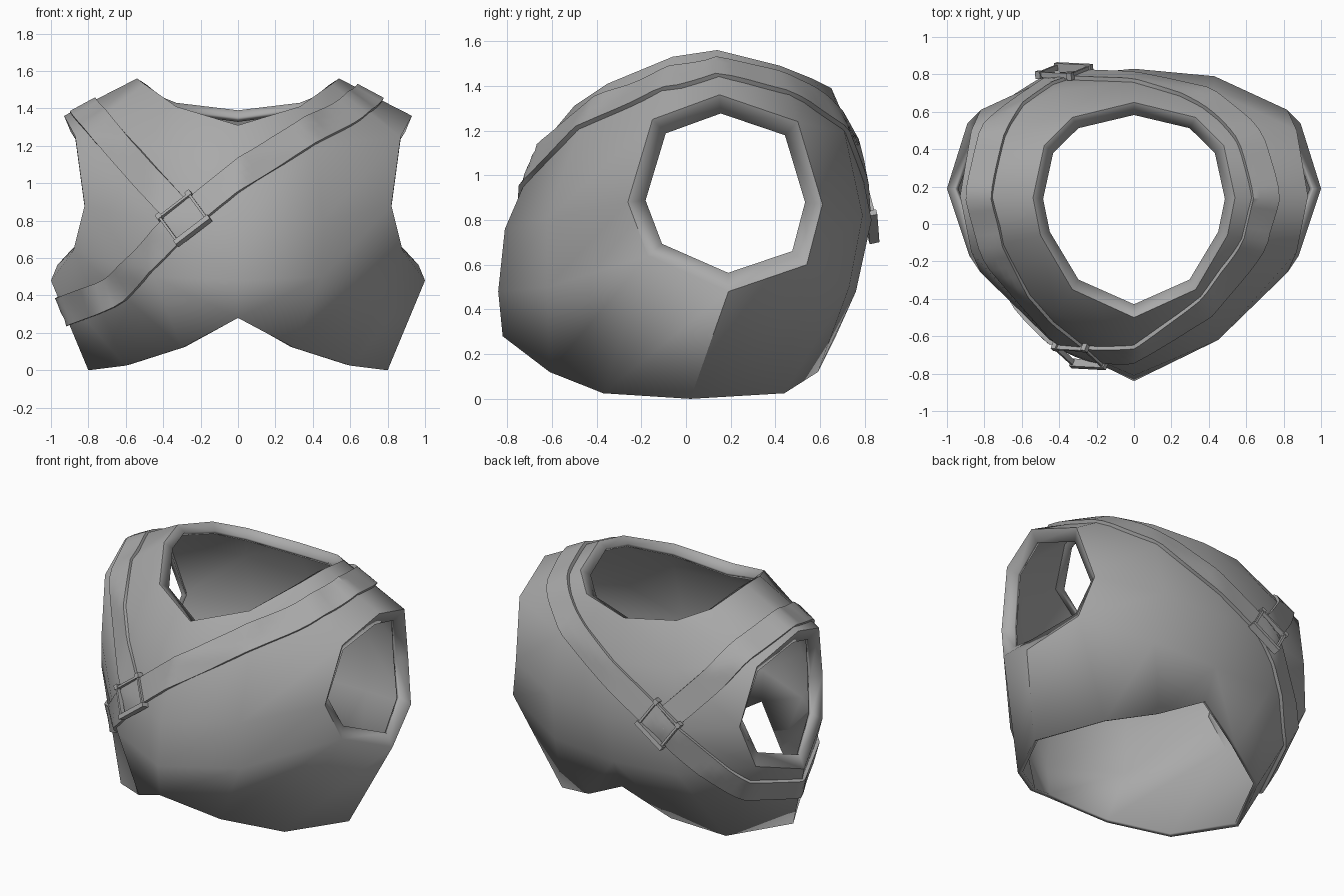
import bpy, bmesh
from mathutils import Vector, Matrix
from mathutils.bvhtree import BVHTree

old = bpy.data.objects.get("Cube")
if old:
    bpy.data.objects.remove(old, do_unlink=True)

grey = bpy.data.materials.new("plain grey")
grey.use_nodes = True
grey.diffuse_color = (0.4, 0.4, 0.4, 1)
bsdf = next(n for n in grey.node_tree.nodes if n.type == 'BSDF_PRINCIPLED')
bsdf.inputs["Base Color"].default_value = (0.4, 0.4, 0.4, 1)


def make_object(name, bm, angle):
    """Turn a bmesh into a smooth shaded grey object."""
    mesh = bpy.data.meshes.new(name)
    bm.to_mesh(mesh)
    bm.free()
    mesh.materials.append(grey)
    obj = bpy.data.objects.new(name, mesh)
    bpy.context.collection.objects.link(obj)
    bpy.ops.object.select_all(action='DESELECT')
    obj.select_set(True)
    bpy.context.view_layer.objects.active = obj
    bpy.ops.object.shade_smooth_by_angle(angle=angle)
    return obj


# Half rings of the breastplate, front centre round the side to back centre
hem = [(0, -.82, .28), (.3, -.61, .12), (.6, -.37, .025), (.8, .02, 0),
       (.6, .44, .025), (.3, .59, .12), (0, .67, .28)]
waist = [(0, -.84, .48), (.45, -.62, .5), (.88, -.17, .64), (1, .19, .48),
         (.89, .54, .6), (.45, .73, .5), (0, .76, .48)]
chest = [(0, -.81, .76), (.45, -.62, .8), (.82, -.26, .88), None,
         (.82, .61, .87), (.43, .79, .82), (0, .83, .8)]
shoulder = [(0, -.65, 1.13), (.42, -.48, 1.2), (.87, -.15, 1.25), (.93, .15, 1.36),
            (.87, .5, 1.24), (.43, .71, 1.19), (0, .76, 1.14)]
collar = [(0, -.5, 1.31), (.33, -.35, 1.41), (.5, -.06, 1.53), (.54, .14, 1.56),
          (.48, .42, 1.49), (.33, .57, 1.43), (0, .65, 1.39)]

bm = bmesh.new()
grid = [[bm.verts.new(p) if p else None for p in row]
        for row in (hem, waist, chest, shoulder, collar)]
for low, high in zip(grid, grid[1:]):
    for i in range(len(low) - 1):
        quad = [low[i], low[i + 1], high[i + 1], high[i]]
        if None not in quad:
            bm.faces.new(quad)


def add_rim(loop, place, closed):
    """Extend an opening inwards with a band of faces."""
    inner = [bm.verts.new(place(v.co)) for v in loop]
    for i in range(len(loop) - (not closed)):
        j = (i + 1) % len(loop)
        bm.faces.new((loop[i], loop[j], inner[j], inner[i]))


# Rolled rims of the arm opening and the neck
arm = grid[1][2:5] + [grid[2][4]] + grid[3][4:1:-1] + [grid[2][2]]
add_rim(arm, lambda c: (c.x - .035, .18 + (c.y - .18) * .82, .92 + (c.z - .92) * .81), True)
add_rim(grid[4], lambda c: (c.x * .9, .09 + (c.y - .09) * .88, c.z - .035), False)

bmesh.ops.mirror(bm, geom=bm.verts[:] + bm.edges[:] + bm.faces[:],
                 matrix=Matrix(), merge_dist=.001, axis='X')
bmesh.ops.recalc_face_normals(bm, faces=bm.faces[:])
bm.normal_update()
middle = Vector((0, 0, .8))
if sum(f.normal.dot(f.calc_center_median() - middle) for f in bm.faces) < 0:
    bmesh.ops.reverse_faces(bm, faces=bm.faces[:])
    bm.normal_update()
surface = BVHTree.FromBMesh(bm)

breastplate = make_object("breastplate", bm, .9)
shell = breastplate.modifiers.new("thickness", 'SOLIDIFY')
shell.thickness = .03
shell.offset = -1


def snap(point):
    return surface.find_nearest(point)[:2]


def smooth(values, closed):
    """Average each value with its neighbours."""
    n = len(values)
    out = [(values[i - 1] + values[i] * 2 + values[(i + 1) % n]) / 4 for i in range(n)]
    if not closed:
        out[0], out[-1] = values[0], values[-1]
    return out


def strap(name, points, width, closed=False, steps=6, height=.022):
    """Lay a flat band along a path on the breastplate."""
    pts = [Vector(p) for p in points]
    path = [a.lerp(b, k / steps) for a, b in zip(pts, pts[1:] + pts[:1]) for k in range(steps)]
    if not closed:
        path = path[:1 - steps]
    for _ in range(3):
        path = smooth([snap(p)[0] for p in path], closed)
    normals = [snap(p)[1] for p in path]
    for _ in range(3):
        normals = smooth(normals, closed)
    n = len(path)
    bm = bmesh.new()
    rows = []
    for i, (p, normal) in enumerate(zip(path, normals)):
        normal.normalize()
        ahead = path[(i + 1) % n] if closed else path[min(i + 1, n - 1)]
        behind = path[i - 1] if closed else path[max(i - 1, 0)]
        side = (ahead - behind).cross(normal).normalized() * width / 2
        across = [snap(p + side * t)[0] for t in (-1, -.5, 0, .5, 1)]
        row = [across[0] - normal * .01] + [q + normal * height for q in across]
        row.append(across[-1] - normal * .01)
        rows.append([bm.verts.new(q) for q in row])
    for i in range(n - (not closed)):
        a, b = rows[i], rows[(i + 1) % n]
        for k in range(len(a) - 1):
            bm.faces.new((a[k], a[k + 1], b[k + 1], b[k]))
    bmesh.ops.recalc_face_normals(bm, faces=bm.faces[:])
    make_object(name, bm, .6)


front_joint = (-.29, -.7, .81)
back_joint = (-.37, .78, .84)

# Long loop: left shoulder, front, under the right arm, back
strap("long_strap", [
    (.71, .14, 1.48), (.62, -.2, 1.42), (.36, -.48, 1.27), (.15, -.62, 1.14),
    (0, -.72, 1.05), front_joint, (-.5, -.58, .58), (-.7, -.36, .4),
    (-.93, .02, .32), (-.93, .25, .32), (-.78, .52, .42), (-.58, .68, .62),
    back_joint, (0, .79, 1.06), (.35, .7, 1.25), (.6, .47, 1.37)], .16, closed=True)

# Short strap: front joint, right shoulder, back joint
strap("short_strap", [
    front_joint, (-.5, -.5, 1.04), (-.72, -.25, 1.29), (-.83, .14, 1.41),
    (-.74, .45, 1.28), (-.57, .65, 1.07), back_joint], .155, height=.018)


def buckle(name, joint, along):
    """Square frame with a broad lower bar and two corner pins."""
    centre, normal = snap(Vector(joint))
    along = Vector(along)
    along = (along - normal * along.dot(normal)).normalized()
    down = along.cross(normal)
    if down.z > 0:
        down = -down
    bm = bmesh.new()

    def bar(u, v, lu, lv, depth=.03):
        spot = centre + along * u + down * v + normal * .025
        turn = Matrix((along, down, normal)).transposed().to_4x4()
        bmesh.ops.create_cube(bm, size=1, matrix=Matrix.Translation(spot) @ turn
                              @ Matrix.Diagonal((lu, lv, depth, 1)))

    bar(0, .095, .23, .028, .045)
    bar(0, -.09, .2, .014)
    for s in (-1, 1):
        bar(s * .1, 0, .014, .19)
        bar(s * .1, -.095, .03, .03, .04)
    bmesh.ops.recalc_face_normals(bm, faces=bm.faces[:])
    make_object(name, bm, .5)


buckle("front_buckle", front_joint, (.72, -.2, .66))
buckle("back_buckle", back_joint, (.72, .1, .5))
